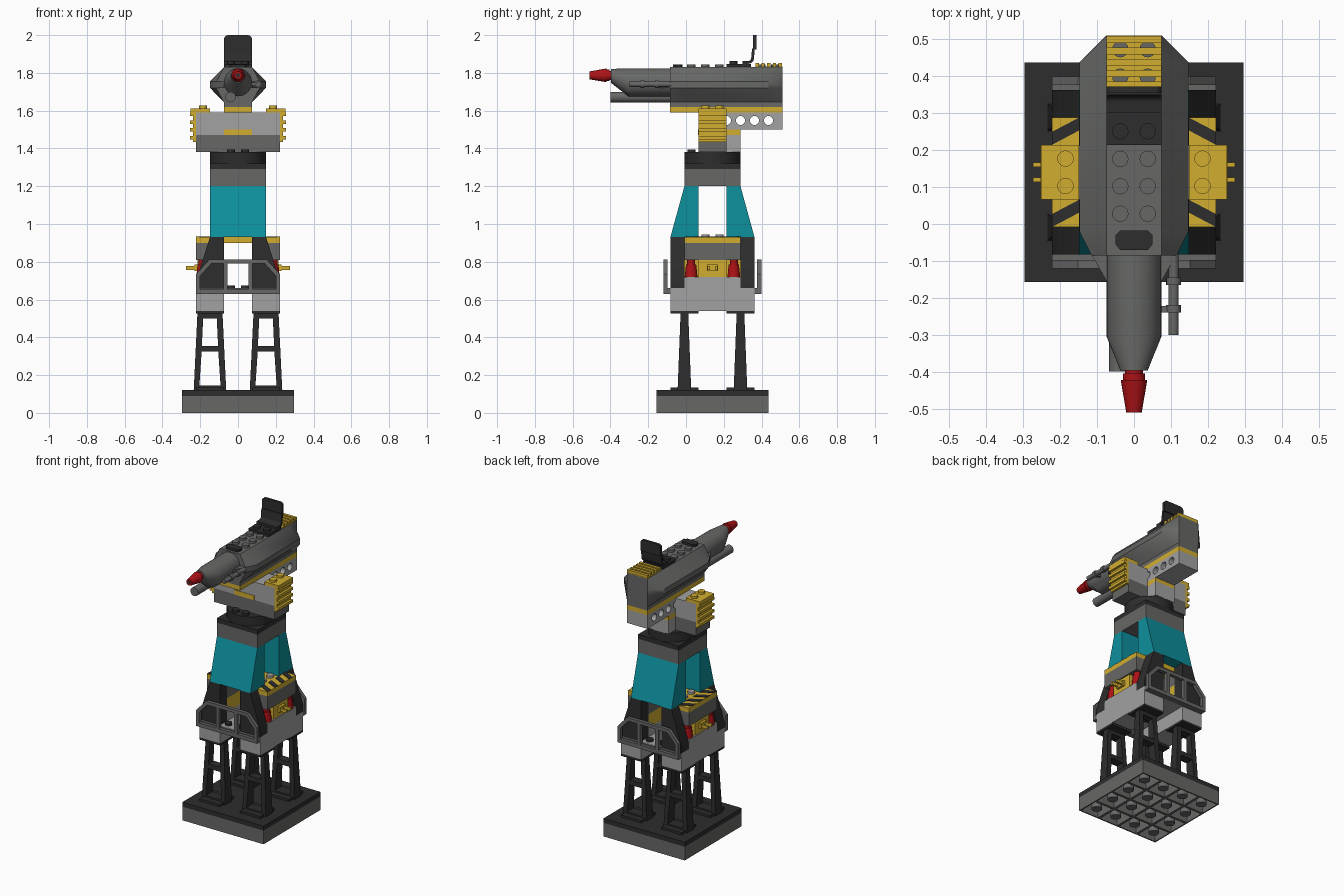
import bpy, bmesh, math
from mathutils import Vector

if "Cube" in bpy.data.objects:
    bpy.data.objects.remove(bpy.data.objects["Cube"])

P, C = 0.0742, 0.14          # stud pitch, tower centre in y


def mat(name, *c):
    m = bpy.data.materials.new(name)
    m.diffuse_color = (*c, 1)
    m.use_nodes = True
    m.node_tree.nodes["Principled BSDF"].inputs["Base Color"].default_value = m.diffuse_color
    return m


BLACK = mat("black", 0.026, 0.026, 0.026)
DARK = mat("dark_grey", 0.135, 0.14, 0.133)
LIGHT = mat("light_grey", 0.36, 0.36, 0.36)
YELLOW = mat("yellow", 0.64, 0.42, 0.03)
TEAL = mat("teal", 0.004, 0.28, 0.34)
RED = mat("red", 0.42, 0.006, 0.008)


def finish(name, bm, m):
    bmesh.ops.remove_doubles(bm, verts=bm.verts, dist=1e-5)
    bmesh.ops.recalc_face_normals(bm, faces=bm.faces)
    me = bpy.data.meshes.new(name)
    bm.to_mesh(me)
    bm.free()
    me.materials.append(m)
    ob = bpy.data.objects.new(name, me)
    bpy.context.collection.objects.link(ob)
    return ob


def box(name, x, y, z, m):
    bm = bmesh.new()
    bmesh.ops.create_cube(bm, size=1)
    for v in bm.verts:
        v.co = [(a + b) / 2 + k * abs(b - a) for (a, b), k in zip((x, y, z), v.co)]
    return finish(name, bm, m)


def loft(name, rings, m):
    bm = bmesh.new()
    vs = [[bm.verts.new(p) for p in r] for r in rings]
    n = len(vs[0])
    for a, b in zip(vs, vs[1:]):
        for i in range(n):
            bm.faces.new((a[i], a[(i + 1) % n], b[(i + 1) % n], b[i]))
    bm.faces.new(vs[0])
    bm.faces.new(vs[-1])
    return finish(name, bm, m)


def turned(name, x, rings, m, n=24):
    # rings along y: (y, centre z, radius)
    return loft(name, [[(x + r * math.cos(t), y, z + r * math.sin(t))
                        for t in (2 * math.pi * i / n for i in range(n))]
                       for y, z, r in rings], m)


def cyls(name, spots, z0, z1, r1, r2, m, n=20):
    # upright cylinders or cones at (x, y) spots, as one object
    bm = bmesh.new()
    for x, y in spots:
        new = bmesh.ops.create_cone(bm, cap_ends=True, segments=n, radius1=r1,
                                    radius2=r2, depth=z1 - z0)["verts"]
        bmesh.ops.translate(bm, verts=new, vec=(x, y, (z0 + z1) / 2))
    return finish(name, bm, m)


def studs(name, spots, z, m):
    return cyls(name, spots, z - 0.002, z + 0.015, 0.022, 0.022, m)


def prof(name, loops, plane, lo, hi, m):
    # flat outline with holes, extruded from lo to hi across its plane
    cu = bpy.data.curves.new("outline", "CURVE")
    cu.dimensions, cu.fill_mode, cu.extrude = "2D", "BOTH", (hi - lo) / 2
    for lp in loops:
        sp = cu.splines.new("POLY")
        sp.points.add(len(lp) - 1)
        for p, c in zip(sp.points, lp):
            p.co = (c[0], c[1], 0, 1)
        sp.use_cyclic_u = True
    tmp = bpy.data.objects.new("outline", cu)
    bpy.context.collection.objects.link(tmp)
    dg = bpy.context.evaluated_depsgraph_get()
    me = bpy.data.meshes.new_from_object(tmp.evaluated_get(dg))
    bm = bmesh.new()
    bm.from_mesh(me)
    bpy.data.objects.remove(tmp)
    bpy.data.meshes.remove(me)
    mid = (lo + hi) / 2
    for v in bm.verts:
        a, b, c = v.co
        v.co = {"xy": (a, b, c + mid), "xz": (a, c + mid, b), "yz": (c + mid, a, b)}[plane]
    return finish(name, bm, m)


def rect(a0, a1, b0, b1):
    return [(a0, b0), (a1, b0), (a1, b1), (a0, b1)]


def circle(a, b, r, n=20):
    return [(a + r * math.cos(2 * math.pi * i / n), b + r * math.sin(2 * math.pi * i / n))
            for i in range(n)]


def span(y0, y1, s):         # mirror a y range front to back about the tower centre
    return sorted((C + s * (y0 - C), C + s * (y1 - C)))


XS = (-1, 1)
# base with hollow, ribbed underside
cells = [(i * 2 * P, C + j * 2 * P) for i in (-1.5, -.5, .5, 1.5) for j in (-1.5, -.5, .5, 1.5)]
h = P - 0.008
prof("base_ribs", [rect(-4 * P, 4 * P, C - 4 * P, C + 4 * P)] +
     [rect(x - h, x + h, y - h, y + h) for x, y in cells], "xy", 0, 0.07, DARK)
box("base_slab", (-4 * P, 4 * P), (C - 4 * P, C + 4 * P), (0.07, 0.09), DARK)
cyls("base_tubes", cells, 0.005, 0.075, 0.032, 0.032, DARK)
box("base_top_plate", (-4 * P, 4 * P), (C - 4 * P, C + 4 * P), (0.09, 0.12), BLACK)

for s in XS:
    cx = s * 2 * P
    for t in XS:
        cy = C + t * 2 * P
        # tapered ladder leg
        trap = lambda z0, z1, w0, w1: [(cx - w0, z0), (cx + w0, z0), (cx + w1, z1), (cx - w1, z1)]
        leg = prof("leg_girder", [trap(.12, .535, .086, .066), trap(.145, .325, .056, .044),
                                  trap(.355, .50, .043, .036)], "xz", cy - 1, cy + 1, BLACK)
        for v in leg.data.vertices:
            v.co.y = cy + (v.co.y - cy) * (0.036 - 0.016 * (v.co.z - .12) / .415)
        box("leg_foot", (cx - P, cx + P), (cy - P, cy + P), (0.12, 0.135), BLACK)
        box("leg_head", (cx - P, cx + P), (cy - P, cy + P), (0.525, 0.54), BLACK)
        # sloped corner column
        y0, y1 = span(C - 3 * P, C - 2 * P, t)
        prof("corner_column", [[(s * P, .66), (s * 3 * P, .66), (s * 3 * P, .70),
                                (s * 2 * P, .93), (s * P, .93)]], "xz", y0, y1, BLACK)
        # red warning lamp
        cyls("lamp", [(s * .187, C + t * .113)], .72, .785, .034, .027, RED)
        cyls("lamp_cap", [(s * .187, C + t * .113)], .785, .81, .021, .021, RED)
    # side walls of the lower tower
    Y = (C - 2 * P, C + 2 * P)
    box("side_beam", (s * P, s * 3 * P), (C - 3 * P, C + 3 * P), (.54, .63), LIGHT)
    box("side_sill", (s * P, s * 3 * P), Y, (.63, .72), LIGHT)
    box("side_panel_inner", (s * P, s * .14), Y, (.72, .81), YELLOW)
    box("side_panel", (s * .14, s * .215), (C - P, C + P), (.72, .81), YELLOW)
    box("side_lintel", (s * P, s * 3 * P), Y, (.81, .90), DARK)
    box("panel_socket", (s * .215, s * .23), (C - .03, C + .03), (.75, .785), YELLOW)
    for t in XS:
        box("panel_prong", (s * .2, s * .274), (C + t * .02 - .006, C + t * .02 + .006),
            (.757, .777), YELLOW)
    # hazard stripes
    for k in range(4):
        a, e = C - 2 * P + k * P, C - 2 * P + (k + 1) * P
        prof("hazard_stripe", [[(s * 2.0 * P, e - .035), (s * 2.0 * P, e), (s * 3 * P, a + .035),
                                (s * 3 * P, a)]], "xy", .929, .933, BLACK)

box("cross_plate", (-3 * P, 3 * P), (C - 3 * P, C + 3 * P), (.63, .66), LIGHT)
studs("cross_plate_studs", [(x * P / 2, C + j * P) for x in XS for j in (-2.5, 2.5)], .66, BLACK)
box("stripe_plate", (-3 * P, 3 * P), (C - 2 * P, C + 2 * P), (.90, .93), YELLOW)
studs("stripe_plate_studs", [(x * P, C + t * P / 2) for x in (-1.5, -.5, .5, 1.5) for t in XS],
      .93, LIGHT)

for t in XS:
    # guard rail
    y0, y1 = span(-.12, -.097, t)
    side = [[(s * .078, .655), (s * .2, .655), (s * .2, .725), (s * .142, .79), (s * .078, .79)]
            for s in XS]
    prof("guard_rail", [[(-.222, .63), (.222, .63), (.222, .735), (.152, .812), (-.152, .812),
                         (-.222, .735)], rect(-.055, .055, .655, .79)] + side, "xz", y0, y1, DARK)
    box("rail_base", (-.222, .222), span(-.1, -.08, t), (.63, .66), DARK)
    # sloped teal tower panel
    prof("tower_slope", [[(C + t * q, z) for q, z in ((-3 * P, .93), (-2 * P, 1.2), (-P, 1.2),
                                                     (-P, .93))]], "yz", -2 * P, 2 * P, TEAL)

# tower head and turntable
box("tower_head", (-2 * P, 2 * P), (C - 2 * P, C + 2 * P), (1.2, 1.29), DARK)
box("turntable_base", (-2 * P, 2 * P), (C - 2 * P, C + 2 * P), (1.29, 1.32), BLACK)
cyls("turntable", [(0, C)], 1.32, 1.38, 2 * P, 2 * P, BLACK, 40)
studs("turntable_studs", [(x * P, C + y * P) for x, y in
      ((-.5, -1.5), (.5, -1.5), (-.5, 1.5), (.5, 1.5))], 1.38, BLACK)

# cross arm and gun cradle
A = (C - P, C + P)
box("arm_lower", (-3 * P, 3 * P), A, (1.38, 1.47), DARK)
box("arm_upper", (-3 * P, 3 * P), A, (1.47, 1.59), LIGHT)
box("arm_trim", (-P, P), (A[0] - .003, C + 2 * P), (1.47, 1.5), YELLOW)
box("cradle_block", (-P, P), (A[1], C + 2 * P), (1.38, 1.475), LIGHT)
prof("cradle_beam", [rect(A[0], .51, 1.5, 1.59)] +
     [circle(A[1] + k * P, 1.548, .024) for k in range(4)], "yz", -P, P, LIGHT)
box("cradle_plate", (-P, P), (-.085, .51), (1.59, 1.62), YELLOW)
for s in XS:
    box("pod_cap", (s * 2 * P, s * .252), A, (1.59, 1.612), YELLOW)
    studs("pod_studs", [(s * 2.5 * P, C + t * P / 2) for t in XS], 1.612, YELLOW)
    box("pod_grille_back", (s * 3 * P, s * .238), A, (1.435, 1.6), YELLOW)
    for k in range(4):
        z = 1.448 + k * .041
        box("pod_grille_slat", (s * .235, s * .253), A, (z, z + .018), YELLOW)


# faceted gun body
def section(y, w):
    half = [(P, 1.83), (w, 1.755), (w, 1.72), (P, 1.645), (P, 1.62)]
    return [(x, y, z) for x, z in half] + [(-x, y, z) for x, z in reversed(half)]


loft("gun_body", [section(-.085, .115), section(-.02, .148), section(.437, .148),
                  section(.51, P + .001)], DARK)
prof("gun_nose_wedge", [[(-.117, -.08), (.117, -.08), (P, -.155), (-P, -.155)]],
     "xy", 1.72, 1.755, DARK)
studs("gun_body_studs", [(x * P / 2, .028 + k * P) for x in XS for k in (0, 1, 2, 5, 6)],
      1.83, DARK)

# barrel, tip and side tubes
turned("barrel", 0, [(-.08, 1.75, .074), (-.305, 1.75, .074), (-.397, 1.784, .037)], DARK, 32)
turned("barrel_tip", 0, [(-.39, 1.787, .024), (-.405, 1.787, .024), (-.405, 1.787, .03),
                         (-.422, 1.787, .03), (-.422, 1.787, .036), (-.51, 1.787, .021)], RED)
turned("barrel_bore", 0, [(-.509, 1.787, .011), (-.5105, 1.787, .011)], BLACK)
turned("lower_tube", -.04, [(-.08, 1.672, .028), (-.4, 1.672, .028)], DARK)
turned("side_tube", .107, [(-.06, 1.74, .014), (-.3, 1.74, .014)], DARK, 16)
for y in (-.165, -.24):
    turned("side_tube_collar", .107, [(y, 1.74, .02), (y + .02, 1.74, .02)], DARK, 16)
box("side_tube_clip", (.05, .107), (-.24, -.222), (1.732, 1.748), DARK)

# rear vent slats
box("vent_rail", (-P, P), (.37, .51), (1.83, 1.834), YELLOW)
for k in range(5):
    y = .368 + k * .0305
    box("vent_slat", (-P, P), (y, y + .018), (1.83, 1.852), YELLOW)

# seat and sight
box("seat_base", (-P, P), (.214, .345), (1.83, 1.848), BLACK)
studs("seat_studs", [(x * P / 2, .251) for x in XS], 1.848, BLACK)
arc = [(.33 + .03 * math.sin(a), 1.878 - .03 * math.cos(a)) for a in (0, .4, .8, 1.2, 1.57)]
inner = [(.33 + .015 * math.sin(a), 1.878 - .015 * math.cos(a)) for a in (1.57, 1.2, .8, .4, 0)]
prof("seat_curve", [[(.30, 1.845)] + arc + [(.364, 1.93), (.35, 1.93)] + inner + [(.30, 1.862)]],
     "yz", -P, P, BLACK)
corner = [(.054 + .02 * math.cos(a), 1.98 + .02 * math.sin(a)) for a in (0, .5, 1.05, 1.57)]
back = [(P, 1.925)] + corner + [(-x, z) for x, z in reversed(corner)] + [(-P, 1.925)]
prof("seat_back", [back], "xz", .355, .372, BLACK)
prof("sight", [[(-.05, -.055), (-.038, -.07), (.038, -.07), (.05, -.055), (.05, -.03),
                (.038, -.018), (-.038, -.018), (-.05, -.03)]], "xy", 1.825, 1.845, BLACK)

# smooth the round parts, keep edges sharp
for ob in bpy.context.scene.objects:
    ob.select_set(True)
    bpy.context.view_layer.objects.active = ob
bpy.ops.object.shade_smooth_by_angle(angle=math.radians(30))
